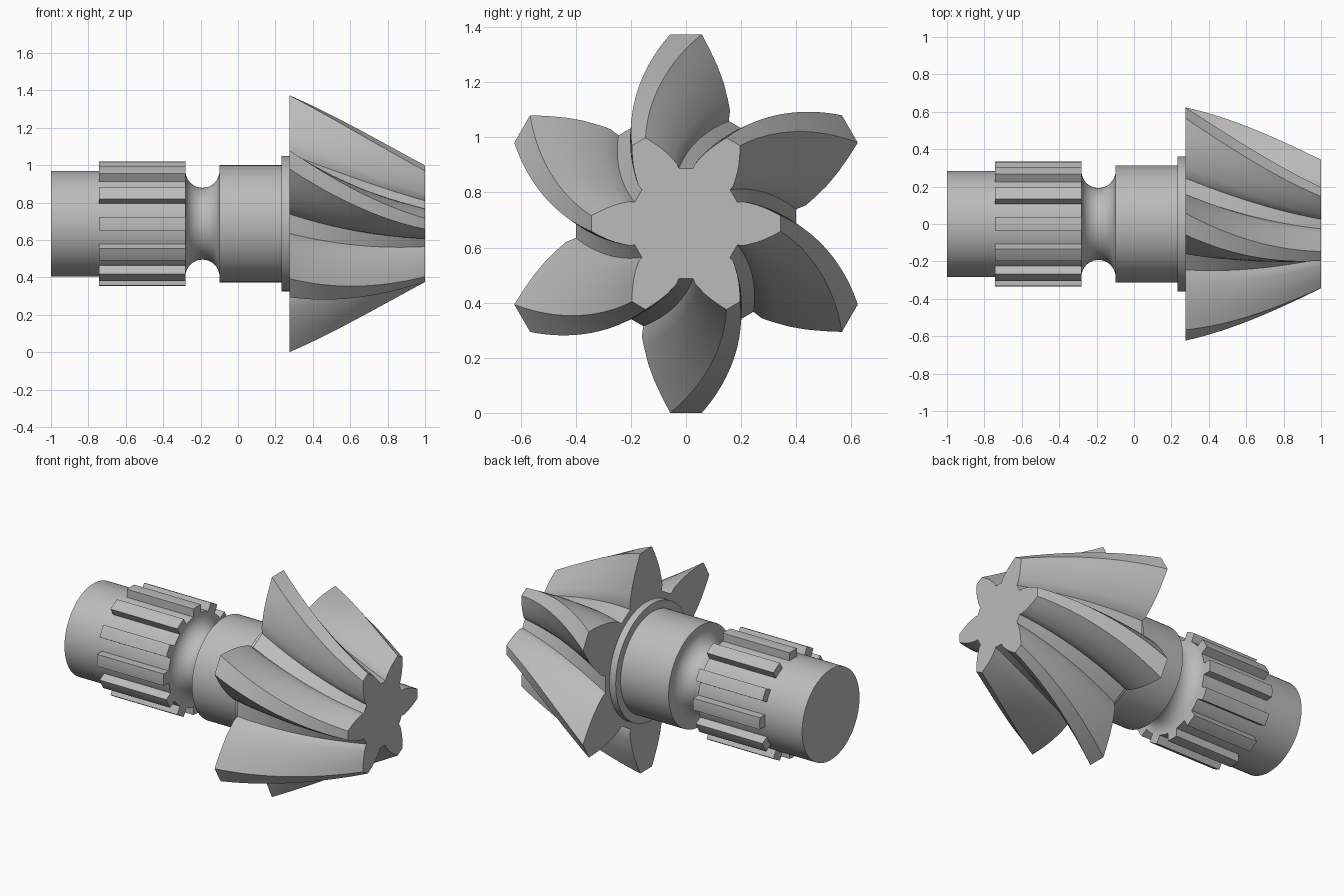
import bpy, bmesh
from math import pi, sin, cos, radians, sqrt

if "Cube" in bpy.data.objects:
    bpy.data.objects.remove(bpy.data.objects["Cube"], do_unlink=True)

AXIS_Z = 0.687  # height of the shaft's axis

steel = bpy.data.materials.new("grey_steel")
steel.use_nodes = True
grey = (0.5, 0.5, 0.5, 1)
steel.diffuse_color = grey
steel.node_tree.nodes["Principled BSDF"].inputs["Base Color"].default_value = grey


def rotate(p, a):
    return p[0] * cos(a) - p[1] * sin(a), p[0] * sin(a) + p[1] * cos(a)


def circle(r, n=96):
    return [rotate((r, 0), 2 * pi * i / n) for i in range(n)]


def add_loft(bm, sections):
    """Skin a list of (x, outline) sections along x and cap both ends."""
    rings = [[bm.verts.new((x, y, z)) for y, z in outline] for x, outline in sections]
    for a, b in zip(rings, rings[1:]):
        for i in range(len(a)):
            j = (i + 1) % len(a)
            bm.faces.new((a[i], a[j], b[j], b[i]))
    bm.faces.new(rings[0][::-1])
    bm.faces.new(rings[-1])


def finish(name, bm):
    bmesh.ops.recalc_face_normals(bm, faces=bm.faces)
    mesh = bpy.data.meshes.new(name)
    bm.to_mesh(mesh)
    bm.free()
    mesh.materials.append(steel)
    obj = bpy.data.objects.new(name, mesh)
    obj.location.z = AXIS_Z
    bpy.context.collection.objects.link(obj)
    bpy.ops.object.select_all(action='DESELECT')
    obj.select_set(True)
    bpy.context.view_layer.objects.active = obj
    bpy.ops.object.shade_smooth_by_angle(angle=radians(30))


# Shaft with a round groove and a collar
groove_x, groove_r, shaft_r = -0.19, 0.091, 0.283
profile = [(-1, shaft_r)]
for i in range(21):
    a = pi * i / 20
    profile.append((groove_x - groove_r * cos(a), shaft_r - groove_r * sin(a)))
profile += [(-0.099, 0.313), (0.232, 0.313), (0.232, 0.362), (0.3, 0.362)]
bm = bmesh.new()
add_loft(bm, [(x, circle(r)) for x, r in profile])
finish("shaft", bm)

# Twelve straight spline teeth
half, outer = 0.037, 0.333
widths = [half * t for t in (-1, -0.5, 0, 0.5, 1)]
tooth = [(0.265, -half)] + [(sqrt(outer**2 - w**2), w) for w in widths] + [(0.265, half)]
bm = bmesh.new()
for k in range(12):
    outline = [rotate(p, k * pi / 6) for p in tooth]
    add_loft(bm, [(-0.742, outline), (-0.281, outline)])
finish("spline_teeth", bm)

# Tapered, twisted pinion head with six teeth
flank = [(0.372, 0.155), (0.41, 0.16), (0.45, 0.152), (0.51, 0.137),
         (0.57, 0.115), (0.63, 0.087), (0.6865, 0.0575)]
tooth = [(r, -w) for r, w in flank] + flank[::-1] + [rotate((0.4, 0), pi / 6)]
star = [rotate(p, pi / 6 + k * pi / 3) for k in range(6) for p in tooth]
steps = 28
sections = []
for i in range(steps + 1):
    t = i / steps
    scale = 1 - 0.5 * t
    outline = [rotate((y * scale, z * scale), t * pi / 6) for y, z in star]
    sections.append((0.275 + 0.725 * t, outline))
bm = bmesh.new()
add_loft(bm, sections)
finish("pinion_head", bm)
